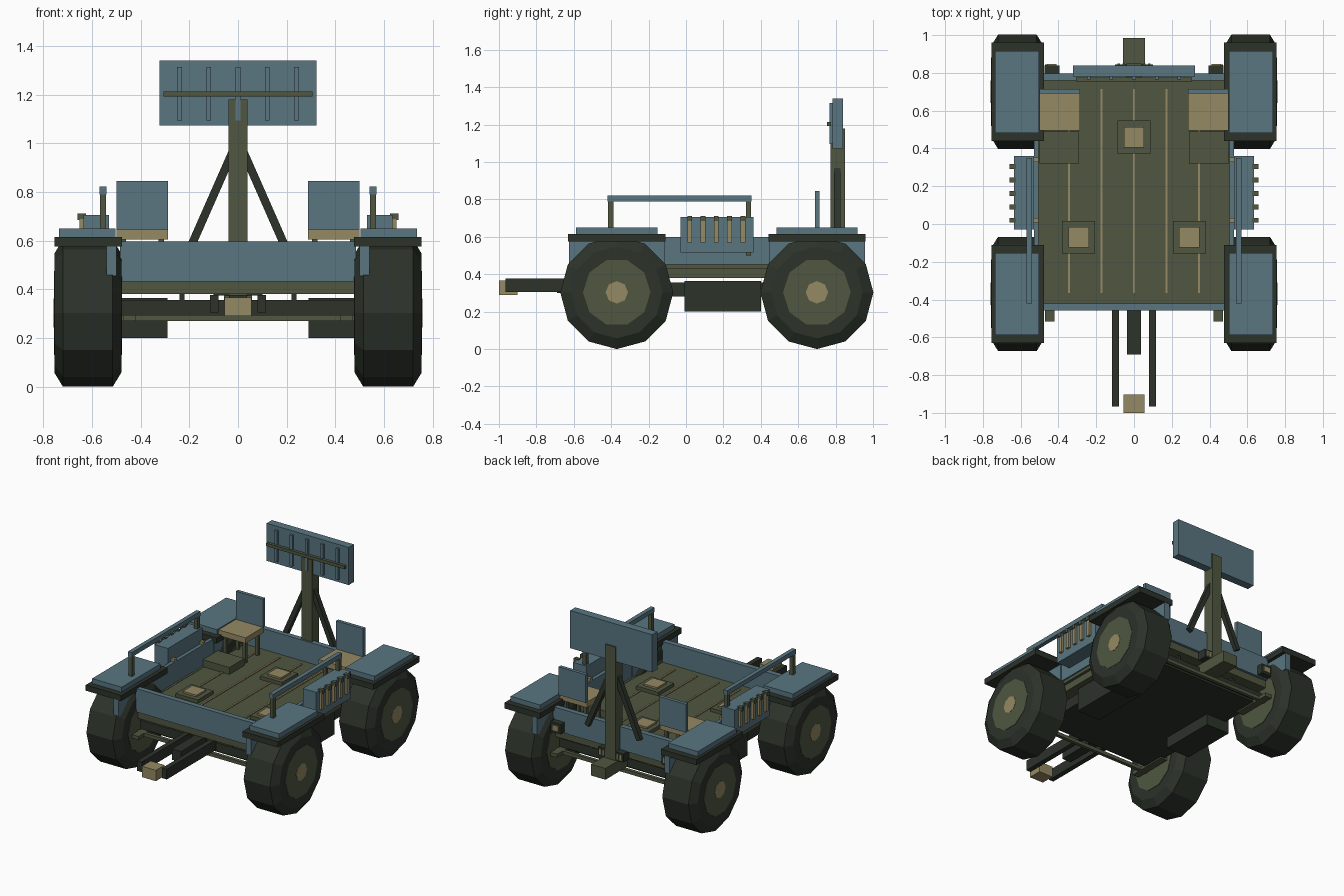
import bpy, math
from mathutils import Vector

if "Cube" in bpy.data.objects:
    bpy.data.objects.remove(bpy.data.objects["Cube"])


def material(name, rgb):
    m = bpy.data.materials.new(name)
    m.diffuse_color = (*rgb, 1)
    m.use_nodes = True
    m.node_tree.nodes["Principled BSDF"].inputs["Base Color"].default_value = m.diffuse_color
    return m


BLUE = material("slate blue", (0.10, 0.18, 0.22))
OLIVE = material("olive", (0.080, 0.094, 0.052))
TAN = material("tan", (0.30, 0.25, 0.125))
DARK = material("dark green", (0.025, 0.033, 0.023))


def mesh(name, verts, faces, mat):
    me = bpy.data.meshes.new(name)
    me.from_pydata(verts, [], faces)
    me.materials.append(mat)
    ob = bpy.data.objects.new(name, me)
    bpy.context.collection.objects.link(ob)
    return ob


def box(name, mat, x, y, z, mirror=False):
    """Box from (min, max) ranges; mirror also adds the copy at -x."""
    v = [(a, b, c) for a in x for b in y for c in z]
    f = [(0, 1, 3, 2), (4, 6, 7, 5), (0, 4, 5, 1), (2, 3, 7, 6), (0, 2, 6, 4), (1, 5, 7, 3)]
    mesh(name, v, f, mat)
    if mirror:
        box(name + "_left", mat, (-x[1], -x[0]), y, z)


def beam(name, mat, a, b, w, d):
    """Square bar between two points, w wide and d deep."""
    a, b = Vector(a), Vector(b)
    along = (b - a).normalized()
    side = along.cross(Vector((0, 1, 0))).normalized() * w / 2
    up = along.cross(side).normalized() * d / 2
    v = [p + s * side + t * up for p in (a, b) for s, t in ((-1, -1), (1, -1), (1, 1), (-1, 1))]
    f = [(3, 2, 1, 0), (4, 5, 6, 7)] + [(i, (i + 1) % 4, (i + 1) % 4 + 4, i + 4) for i in range(4)]
    mesh(name, v, f, mat)


def lathe(name, mat, profile, n, cy, cz, side):
    """Spin (x, radius) points around the x axis with flat capped ends."""
    v = []
    for x, r in profile:
        for i in range(n):
            t = 2 * math.pi * i / n
            v.append((side * x, cy + r * math.cos(t), cz + r * math.sin(t)))
    f = []
    for k in range(len(profile) - 1):
        for i in range(n):
            j = (i + 1) % n
            f.append((k * n + i, k * n + j, (k + 1) * n + j, (k + 1) * n + i))
    last = (len(profile) - 1) * n
    f += [tuple(reversed(range(n))), tuple(range(last, last + n))]
    if side > 0:
        f = [tuple(reversed(q)) for q in f]
    mesh(name, v, f, mat)


# Wheels with hubs, axles and fenders
for end, cy, out in (("front", -0.37, -1), ("rear", 0.70, 1)):
    for s, side in ((1, "right"), (-1, "left")):
        tag = f"{end}_{side}_"
        lathe(tag + "tyre", DARK, [(0.48, 0.245), (0.515, 0.302), (0.72, 0.302), (0.755, 0.245)], 12, cy, 0.302, s)
        lathe(tag + "hub", OLIVE, [(0.477, 0.181), (0.757, 0.181)], 10, cy, 0.303, s)
        lathe(tag + "hub_cap", TAN, [(0.70, 0.06), (0.759, 0.06)], 8, cy, 0.303, s)
    box(end + "_suspension_arm", OLIVE, (0.42, 0.472), (cy - 0.145, cy + 0.145), (0.27, 0.295), True)
    box(end + "_axle", DARK, (-0.48, 0.48), (cy - 0.04, cy + 0.04), (0.295, 0.355))
    y = cy + out * 0.07
    box(end + "_axle_rod", OLIVE, (-0.48, 0.48), (y - 0.012, y + 0.012), (0.27, 0.295))
    box(end + "_axle_bracket", DARK, (0.22, 0.24), (cy - 0.04, cy + 0.04), (0.35, 0.385), True)
    box(end + "_fender", DARK, (0.476, 0.755), (cy - 0.26, cy + 0.26), (0.575, 0.615), True)
    box(end + "_fender_plate", BLUE, (0.503, 0.735), (cy - 0.217, cy + 0.217), (0.615, 0.65), True)
    box(end + "_fender_skirt", BLUE, (0.50, 0.54), (cy - 0.255, cy + 0.258), (0.455, 0.575), True)

# Tub: floor, underside slab and walls
box("floor", OLIVE, (-0.50, 0.50), (-0.44, 0.78), (0.38, 0.45))
box("underside_slab", DARK, (-0.45, 0.45), (-0.39, 0.72), (0.28, 0.355))
box("side_rail", OLIVE, (0.49, 0.52), (-0.42, 0.76), (0.43, 0.452), True)
box("front_wall", BLUE, (-0.485, 0.485), (-0.457, -0.42), (0.432, 0.597))
box("rear_wall", BLUE, (-0.485, 0.485), (0.76, 0.797), (0.432, 0.597))
box("side_wall", BLUE, (0.505, 0.53), (-0.42, 0.76), (0.452, 0.60), True)

# Floor strips and pads
for i in range(-2, 3):
    box("floor_strip", TAN, (i * 0.172 - 0.006, i * 0.172 + 0.006), (-0.365, 0.715), (0.445, 0.456))
for px, py in ((0, 0.46), (-0.293, -0.07), (0.293, -0.07)):
    box("floor_pad", OLIVE, (px - 0.087, px + 0.087), (py - 0.087, py + 0.087), (0.44, 0.475))
    box("floor_pad_top", TAN, (px - 0.054, px + 0.054), (py - 0.054, py + 0.054), (0.47, 0.487))

# Seats
box("seat_base", TAN, (0.287, 0.50), (0.495, 0.70), (0.605, 0.645), True)
box("seat_back", BLUE, (0.287, 0.50), (0.69, 0.715), (0.645, 0.845), True)
for x in (0.305, 0.46):
    for y in (0.52, 0.66):
        box("seat_leg", OLIVE, (x, x + 0.022), (y, y + 0.022), (0.44, 0.61), True)
box("footrest", OLIVE, (0.292, 0.50), (0.32, 0.49), (0.44, 0.50), True)

# Side lockers with ribs and latches
box("side_locker", BLUE, (0.53, 0.635), (-0.03, 0.36), (0.515, 0.705), True)
for i in range(5):
    y = 0.02 + i * 0.071
    box("locker_rib", TAN, (0.63, 0.652), (y - 0.013, y + 0.013), (0.57, 0.69), True)
    box("locker_clasp", OLIVE, (0.625, 0.66), (y - 0.013, y + 0.013), (0.685, 0.712), True)
for y in (0.02, 0.34):
    box("locker_latch", TAN, (0.505, 0.535), (y - 0.012, y + 0.012), (0.595, 0.62), True)

# Hand rails
box("hand_rail", BLUE, (0.54, 0.57), (-0.42, 0.35), (0.79, 0.822), True)
box("front_rail_post", OLIVE, (0.542, 0.568), (-0.417, -0.387), (0.60, 0.795), True)
box("rear_rail_post", OLIVE, (0.542, 0.568), (0.32, 0.348), (0.50, 0.795), True)

# Battery boxes below the floor
box("battery_box", DARK, (0.29, 0.476), (-0.008, 0.402), (0.20, 0.365), True)

# Front drawbar
box("drawbar_rail", DARK, (0.08, 0.116), (-0.965, -0.30), (0.305, 0.377), True)
box("drawbar_center", DARK, (-0.036, 0.036), (-0.69, -0.30), (0.30, 0.377))
box("drawbar_coupler", TAN, (-0.055, 0.055), (-1.0, -0.902), (0.29, 0.367))

# Rear hitch and tail lights
box("rear_hitch", OLIVE, (-0.057, 0.057), (0.70, 0.985), (0.295, 0.375))
box("rear_bracket", DARK, (-0.10, 0.10), (0.78, 0.845), (0.375, 0.435))
for x in (-0.08, -0.055, 0.055, 0.08):
    box("bracket_strip", TAN, (x - 0.007, x + 0.007), (0.84, 0.85), (0.385, 0.425))
box("tail_light_housing", DARK, (0.395, 0.475), (0.79, 0.84), (0.44, 0.51), True)
box("tail_light", TAN, (0.41, 0.46), (0.835, 0.848), (0.455, 0.495), True)

# Mast with braces and ribbed panel
box("mast", OLIVE, (-0.04, 0.04), (0.772, 0.85), (0.37, 1.18))
for s in (-1, 1):
    beam("mast_brace", DARK, (s * 0.02, 0.808, 0.97), (s * 0.205, 0.808, 0.55), 0.034, 0.036)
box("panel", BLUE, (-0.322, 0.322), (0.782, 0.84), (1.073, 1.34))
for i in range(-2, 3):
    box("panel_rib", BLUE, (i * 0.12 - 0.01, i * 0.12 + 0.01), (0.766, 0.79), (1.095, 1.315))
box("panel_bar", OLIVE, (-0.307, 0.307), (0.754, 0.775), (1.192, 1.214))
